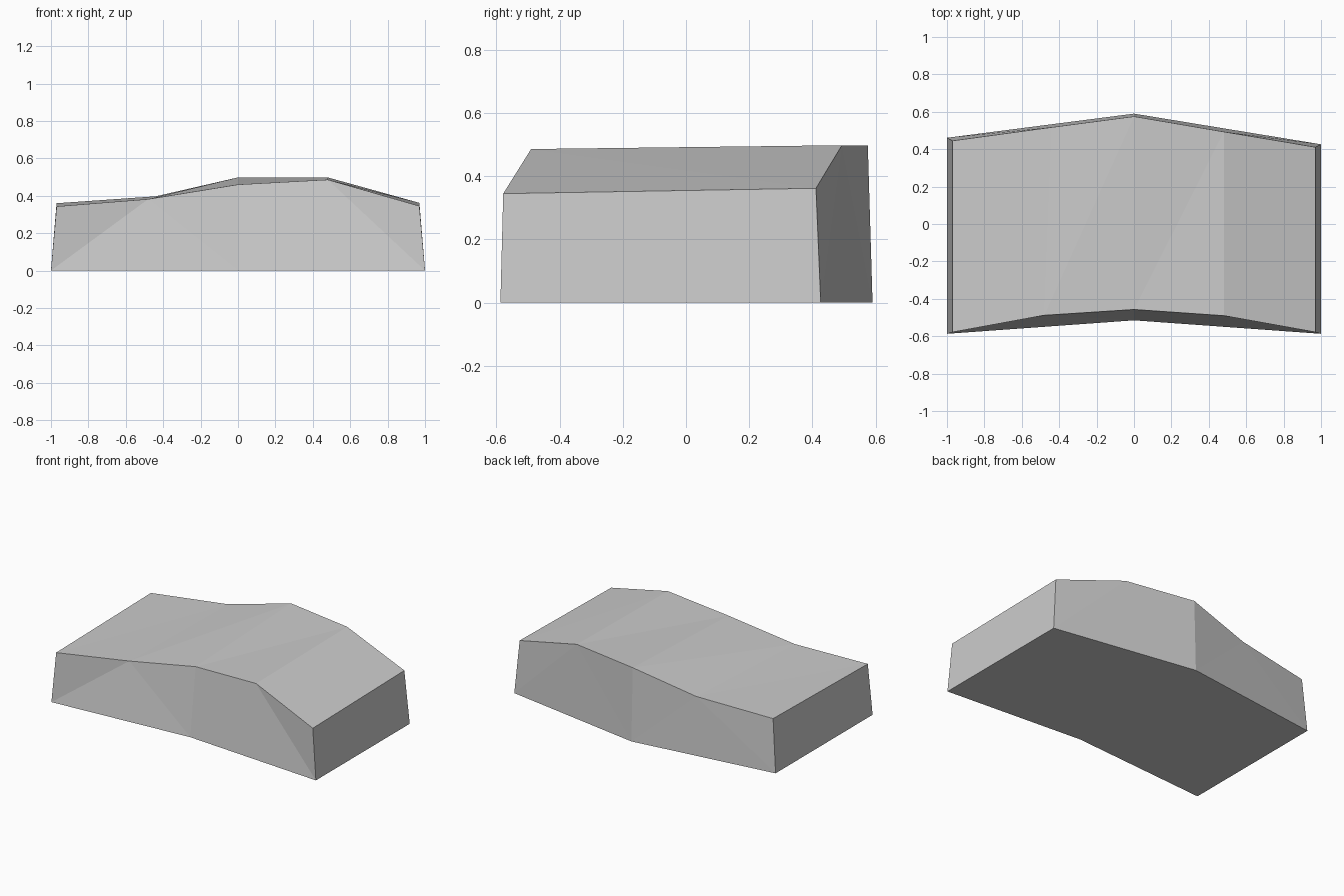
import bpy
import bmesh

if "Cube" in bpy.data.objects:
    bpy.data.objects.remove(bpy.data.objects["Cube"])

# Cross-section rims: front and back top edges, left to right
front_top = [(-0.97, -0.578, 0.343), (-0.48, -0.488, 0.382), (0, -0.457, 0.46),
             (0.48, -0.49, 0.486), (0.97, -0.578, 0.345)]
back_top = [(-0.97, 0.445, 0.36), (-0.44, 0.517, 0.397), (0, 0.575, 0.498),
            (0.48, 0.493, 0.498), (0.97, 0.411, 0.362)]
# Footprint on the ground
front_base = [(-1, -0.587, 0), (0, -0.515, 0), (1, -0.587, 0)]
back_base = [(-1, 0.461, 0), (0, 0.59, 0), (1, 0.426, 0)]

bm = bmesh.new()
ft, bt, fb, bb = [[bm.verts.new(p) for p in row]
                  for row in (front_top, back_top, front_base, back_base)]

# Rolling top surface, each strip split along the same diagonal
for i in range(4):
    bm.faces.new((ft[i], ft[i + 1], bt[i + 1]))
    bm.faces.new((ft[i], bt[i + 1], bt[i]))

# Front and back walls, fanned from the three base points
for t, b in ((ft, fb), (bt, bb)):
    for tri in ((b[0], t[1], t[0]), (b[0], b[1], t[1]), (b[1], t[2], t[1]),
                (b[1], t[3], t[2]), (b[1], b[2], t[3]), (b[2], t[4], t[3])):
        bm.faces.new(tri)

# End walls
bm.faces.new((fb[0], ft[0], bt[0], bb[0]))
bm.faces.new((fb[2], bb[2], bt[4], ft[4]))

# Underside
for i in range(2):
    bm.faces.new((fb[i], bb[i], bb[i + 1], fb[i + 1]))

bmesh.ops.recalc_face_normals(bm, faces=bm.faces)
mesh = bpy.data.meshes.new("terrain_block")
bm.to_mesh(mesh)
bm.free()

grey = bpy.data.materials.new("light grey")
grey.diffuse_color = (0.6, 0.6, 0.6, 1)
grey.use_nodes = True
grey.node_tree.nodes["Principled BSDF"].inputs["Base Color"].default_value = grey.diffuse_color
mesh.materials.append(grey)
block = bpy.data.objects.new("terrain_block", mesh)
bpy.context.collection.objects.link(block)
